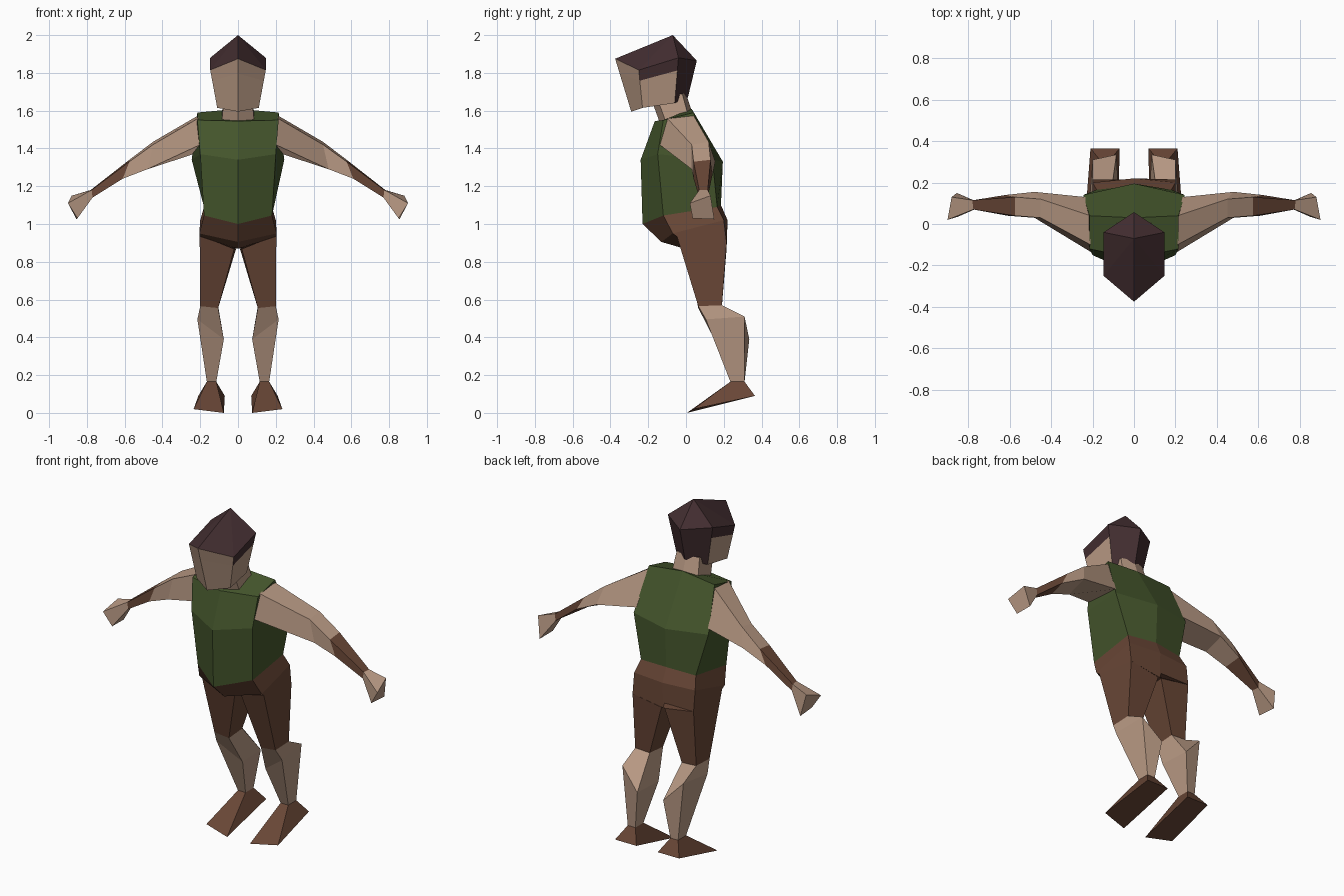
import bpy
import bmesh
from mathutils import Vector

cube = bpy.data.objects.get("Cube")
if cube:
    bpy.data.objects.remove(cube, do_unlink=True)


def make_material(name, colour):
    mat = bpy.data.materials.new(name)
    mat.use_nodes = True
    rgba = (*colour, 1)
    mat.diffuse_color = rgba
    mat.node_tree.nodes["Principled BSDF"].inputs["Base Color"].default_value = rgba
    return mat


skin = make_material("skin", (.48, .32, .23))
leather = make_material("brown_leather", (.14, .062, .037))
tunic = make_material("green_cloth", (.06, .095, .026))
hair = make_material("dark_hair", (.056, .027, .03))


def mirror_ring(half):
    """Complete a half outline that runs from centre front to centre back."""
    return half + [(-x, y, z) for x, y, z in reversed(half[1:-1])]


def loft(name, rings, materials, paint=None, tip=None):
    """Skin a stack of rings; paint(band, normal) picks the material slot."""
    bm = bmesh.new()
    loops = [[bm.verts.new(p) for p in ring] for ring in rings]
    bands = {}
    count = len(loops[0])
    for band, (low, high) in enumerate(zip(loops, loops[1:])):
        for i in range(count):
            j = (i + 1) % count
            bands[bm.faces.new((low[i], low[j], high[j], high[i]))] = band
    last = len(loops) - 1
    bands[bm.faces.new(loops[0])] = 0
    if tip:
        apex = bm.verts.new(tip)
        for i in range(count):
            bands[bm.faces.new((loops[-1][i], loops[-1][(i + 1) % count], apex))] = last
    else:
        bands[bm.faces.new(loops[-1])] = last - 1
    bmesh.ops.recalc_face_normals(bm, faces=bm.faces[:])
    bm.normal_update()
    if paint:
        for face, band in bands.items():
            face.material_index = paint(band, face.normal)
    mesh = bpy.data.meshes.new(name)
    bm.to_mesh(mesh)
    bm.free()
    for mat in materials:
        mesh.materials.append(mat)
    obj = bpy.data.objects.new(name, mesh)
    bpy.context.scene.collection.objects.link(obj)
    return obj


def loft_pair(name, rings, materials, paint=None):
    """Build a limb on the left and its mirror on the right."""
    for side, sign in (("left", 1), ("right", -1)):
        flipped = [[(sign * x, y, z) for x, y, z in ring] for ring in rings]
        loft(f"{side}_{name}", flipped, materials, paint)


# Tunic, from hem to the shoulder ridge
hem = mirror_ring([(0, -.23, 1), (.18, -.12, 1.045), (.18, .165, 1.09), (0, .185, 1.1)])
chest = mirror_ring([(0, -.24, 1.34), (.2, -.15, 1.37), (.245, .14, 1.34), (0, .195, 1.33)])
collar = mirror_ring([(0, -.165, 1.545), (.215, -.12, 1.55), (.215, .04, 1.59), (0, .03, 1.61)])
loft("tunic", [hem, chest, collar], [tunic])

# Hips, from hem down to the crotch
hips = mirror_ring([(0, -.13, .905), (.205, -.07, .95), (.2, .2, 1.02), (0, .22, 1.02)])
crotch = mirror_ring([(0, -.01, .87), (.203, -.05, .935), (.2, .215, .9), (0, .215, .87)])
loft("hips", [crotch, hips, hem], [leather])

# Breeches legs
thigh_top = [(.203, -.05, .94), (.2, .215, .9), (.01, .215, .87), (.02, 0, .868)]
knee = [(.2, .065, .565), (.2, .19, .57), (.105, .19, .565), (.105, .065, .555)]
loft_pair("breeches_leg", [thigh_top, knee], [leather])

# Bare calves
calf = [(.215, .105, .495), (.2, .31, .51), (.085, .335, .39), (.075, .15, .39)]
ankle = [(.165, .235, .165), (.165, .31, .165), (.115, .31, .165), (.115, .235, .165)]
loft_pair("calf", [knee, calf, ankle], [skin])

# Wedge shoes
sole = [(.235, .04, .02), (.21, .365, .09), (.07, .365, .09), (.075, .005, 0)]
loft_pair("shoe", [ankle, sole], [leather])

# Arms with bracers and flared hands
shoulder = [(.21, -.1, 1.56), (.21, .04, 1.575), (.235, .13, 1.37), (.2, -.14, 1.42)]
upper_arm = [(.45, .03, 1.42), (.45, .12, 1.435), (.48, .155, 1.33), (.48, .03, 1.29)]
elbow = [(.575, .04, 1.33), (.575, .13, 1.34), (.62, .14, 1.26), (.61, .04, 1.24)]
wrist = [(.775, .07, 1.18), (.78, .115, 1.18), (.775, .115, 1.14), (.77, .07, 1.14)]
fingers = [(.9, .02, 1.11), (.88, .13, 1.15), (.855, .15, 1.025), (.85, .035, 1.03)]
loft_pair("arm", [shoulder, upper_arm, elbow], [skin])
loft_pair("bracer", [elbow, wrist], [leather])
loft_pair("hand", [wrist, fingers], [skin])

# Neck
neck_base = mirror_ring([(0, -.14, 1.54), (.085, -.11, 1.55), (.085, .01, 1.58), (0, .03, 1.6)])
neck_top = mirror_ring([(0, -.18, 1.65), (.075, -.15, 1.66), (.075, -.02, 1.69), (0, 0, 1.69)])
loft("neck", [neck_base, neck_top], [skin])

# Head: hair covers the crown, the back and a strip above each cheek
jaw = mirror_ring([(0, -.29, 1.595), (.11, -.23, 1.615), (.1, -.06, 1.64), (0, .01, 1.67)])
brow = mirror_ring([(0, -.375, 1.875), (.147, -.25, 1.815), (.147, -.04, 1.88), (0, .057, 1.865)])
temple = [tuple(Vector(a).lerp(Vector(b), .72)) for a, b in zip(jaw, brow)]


def paint_head(band, normal):
    is_hair = band == 2 or normal.y > .4 or (band == 1 and normal.y > -.4)
    return int(is_hair)


loft("head", [jaw, temple, brow], [skin, hair], paint_head, tip=(0, -.07, 2))
